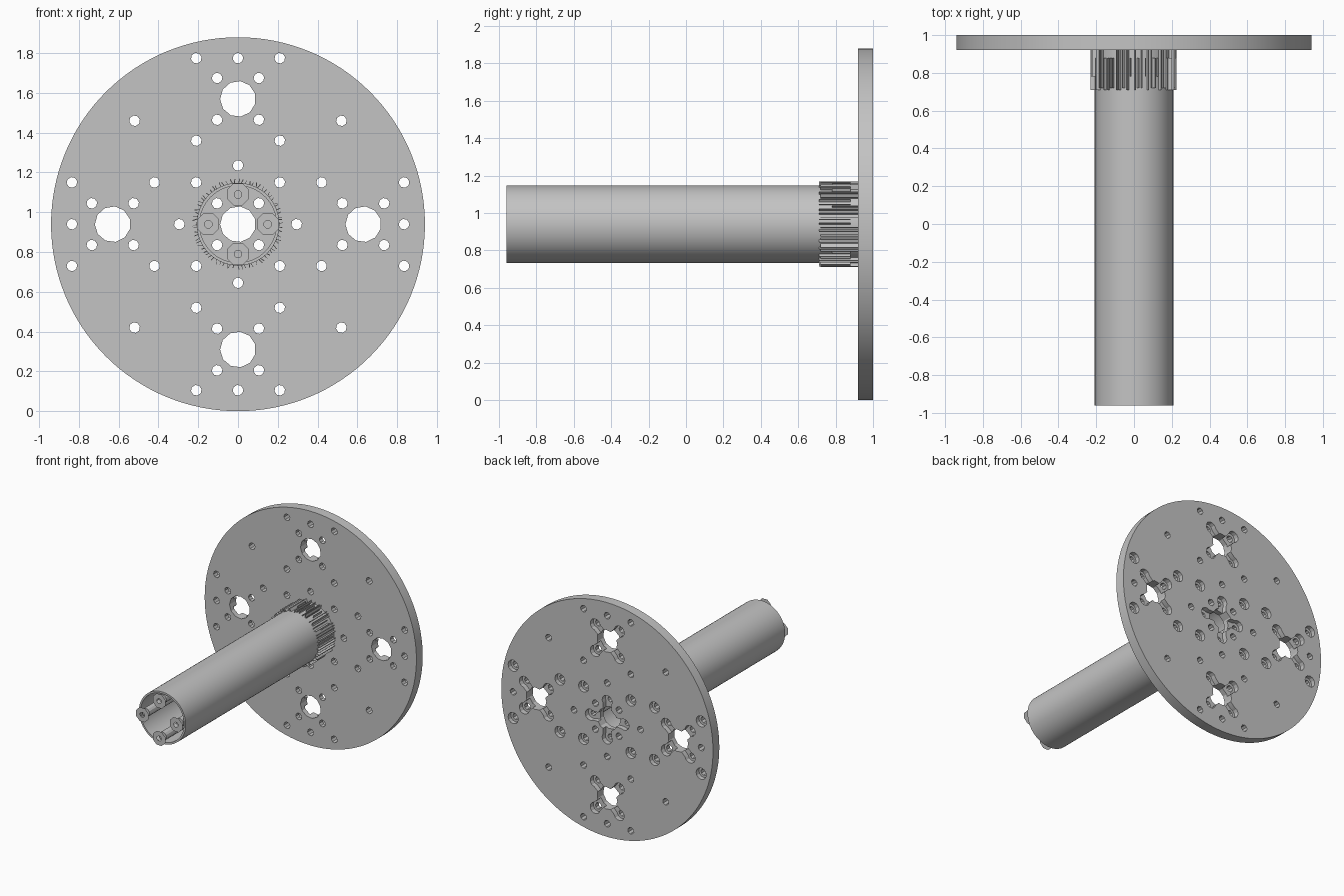
import bpy, bmesh, math, random
from mathutils import Vector, Matrix

random.seed(4)
if "Cube" in bpy.data.objects:
    bpy.data.objects.remove(bpy.data.objects["Cube"])

CZ = 0.94                 # height of the shaft axis
FRONT, BACK = 0.92, 1.0   # faces of the plate
TIP = -0.96               # open end of the tube

grey = bpy.data.materials.new("machined_grey")
grey.use_nodes = True
grey.diffuse_color = (0.55, 0.55, 0.55, 1)
grey.node_tree.nodes["Principled BSDF"].inputs["Base Color"].default_value = (0.55, 0.55, 0.55, 1)


def finish(name, bm, smooth=True):
    bmesh.ops.recalc_face_normals(bm, faces=bm.faces)
    mesh = bpy.data.meshes.new(name)
    bm.to_mesh(mesh)
    bm.free()
    mesh.materials.append(grey)
    ob = bpy.data.objects.new(name, mesh)
    bpy.context.collection.objects.link(ob)
    if smooth:
        shade(ob)
    return ob


def shade(ob):
    bpy.ops.object.select_all(action="DESELECT")
    ob.select_set(True)
    bpy.context.view_layer.objects.active = ob
    bpy.ops.object.shade_smooth_by_angle(angle=math.radians(25))


def circle(x, z, r, n, turn=0.0):
    return [(x + r * math.cos(turn + math.tau * i / n),
             z + r * math.sin(turn + math.tau * i / n)) for i in range(n)]


def prism(bm, pts, y0, y1):
    """Closed outline in x and z, extruded along y."""
    a = [bm.verts.new((x, y0, CZ + z)) for x, z in pts]
    b = [bm.verts.new((x, y1, CZ + z)) for x, z in pts]
    bm.faces.new(a)
    bm.faces.new(b[::-1])
    for i in range(len(pts)):
        j = (i + 1) % len(pts)
        bm.faces.new((a[i], b[i], b[j], a[j]))


def cross_outline(x, z, turn):
    """Four narrow arms that end in round lobes."""
    pts, reach, lobe, half = [], 0.15, 0.045, 0.035
    for arm in range(4):
        a = turn + arm * math.pi / 2
        for k in range(9):
            t = a + math.radians(-125 + k * 250 / 8)
            pts.append((x + reach * math.cos(a) + lobe * math.cos(t),
                        z + reach * math.sin(a) + lobe * math.sin(t)))
        c = a + math.pi / 4
        pts.append((x + half * 1.414 * math.cos(c), z + half * 1.414 * math.sin(c)))
    return pts


def cut(target, cutter):
    mod = target.modifiers.new("cut", "BOOLEAN")
    mod.operation, mod.solver, mod.object = "DIFFERENCE", "EXACT", cutter
    bpy.context.view_layer.objects.active = target
    bpy.ops.object.modifier_apply(modifier=mod.name)
    bpy.data.objects.remove(cutter)


# Hole pattern of the plate
quarter = [(0, 0.63), (0.63, 0), (0, -0.63), (-0.63, 0)]
small = {(sx * 0.52, sz * 0.52) for sx in (-1, 1) for sz in (-1, 1)}
for s in (-1, 1):
    small |= {(0, s * 0.835), (s * 0.835, 0), (0, s * 0.295), (s * 0.295, 0)}
    for t in (-1, 1):
        small.add((s * 0.21, t * 0.21))
        for d in (0.42, 0.835):
            small |= {(s * 0.21, t * d), (s * d, t * 0.21)}
        small |= {(x + s * 0.105, z + t * 0.105) for x, z in quarter + [(0, 0)]}

# Round plate
bm = bmesh.new()
prism(bm, circle(0, 0, 0.94, 128), FRONT, BACK)
plate = finish("round_plate", bm, smooth=False)

# Cross pockets and counterbores in the back of the plate
bm = bmesh.new()
for x, z in quarter:
    prism(bm, cross_outline(x, z, math.pi / 4), 0.96, 1.05)
prism(bm, cross_outline(0, 0, 0), 0.96, 1.05)
for d in (0.21, 0.42, 0.835):
    for s in (-1, 1):
        for t in (-1, 1):
            prism(bm, circle(s * d, t * 0.21, 0.045, 12), 0.965, 1.05)
cut(plate, finish("pocket_cutter", bm, smooth=False))

# Through holes
bm = bmesh.new()
for x, z in quarter + [(0, 0)]:
    prism(bm, circle(x, z, 0.09, 11, 0.3), 0.85, 1.1)
for x, z in sorted(small):
    prism(bm, circle(x, z, 0.027, 8, 0.2), 0.85, 1.1)
for k in range(4):
    a = k * math.pi / 2
    prism(bm, circle(0.15 * math.cos(a), 0.15 * math.sin(a), 0.022, 8), 0.85, 1.1)
cut(plate, finish("hole_cutter", bm, smooth=False))
shade(plate)

# Hollow tube
bm = bmesh.new()
ring = [bm.verts.new((r, y, CZ)) for r, y in
        ((0.208, TIP), (0.208, FRONT), (0.193, FRONT), (0.193, TIP))]
edges = [bm.edges.new((ring[i], ring[(i + 1) % 4])) for i in range(4)]
bmesh.ops.spin(bm, geom=ring + edges, cent=(0, 0, CZ), axis=(0, 1, 0),
               angle=math.tau, steps=64, use_duplicate=False)
bmesh.ops.remove_doubles(bm, verts=bm.verts, dist=0.0001)
finish("tube", bm)

# Tie rods inside the tube, with thin washers standing off its open end
for k, side in enumerate(("left", "top", "right", "bottom")):
    a = k * math.pi / 2
    x, z = 0.15 * math.cos(a), 0.15 * math.sin(a)
    bm = bmesh.new()
    prism(bm, circle(x, z, 0.034, 12), TIP + 0.005, FRONT)
    finish(side + "_tie_rod", bm)
    bm = bmesh.new()
    outer = [bm.verts.new((u, -1, CZ + v)) for u, v in circle(x, z, 0.06, 8, 0.39)]
    inner = [bm.verts.new((u, -1, CZ + v)) for u, v in circle(x, z, 0.02, 8, 0.39)]
    for i in range(8):
        j = (i + 1) % 8
        bm.faces.new((outer[i], outer[j], inner[j], inner[i]))
    finish(side + "_washer", bm, smooth=False)

# Collar of fine, uneven ribs where the tube meets the plate
bm = bmesh.new()
count = 72
for i in range(count):
    a = math.tau * (i + random.uniform(-0.3, 0.3)) / count
    start = random.choice((0.71, 0.71, 0.72, 0.78))
    end = random.choice((FRONT, FRONT, 0.88))
    tip = random.uniform(0.222, 0.233)
    size = Vector((tip - 0.2, end - start, random.uniform(0.002, 0.005)))
    place = (Matrix.Translation((0, 0, CZ)) @ Matrix.Rotation(a, 4, "Y")
             @ Matrix.Translation(((tip + 0.2) / 2, (start + end) / 2, 0))
             @ Matrix.Rotation(random.uniform(-0.5, 0.5), 4, "Y")
             @ Matrix.Diagonal(size.to_4d()))
    bmesh.ops.create_cube(bm, size=1, matrix=place)
finish("ribbed_collar", bm, smooth=False)
